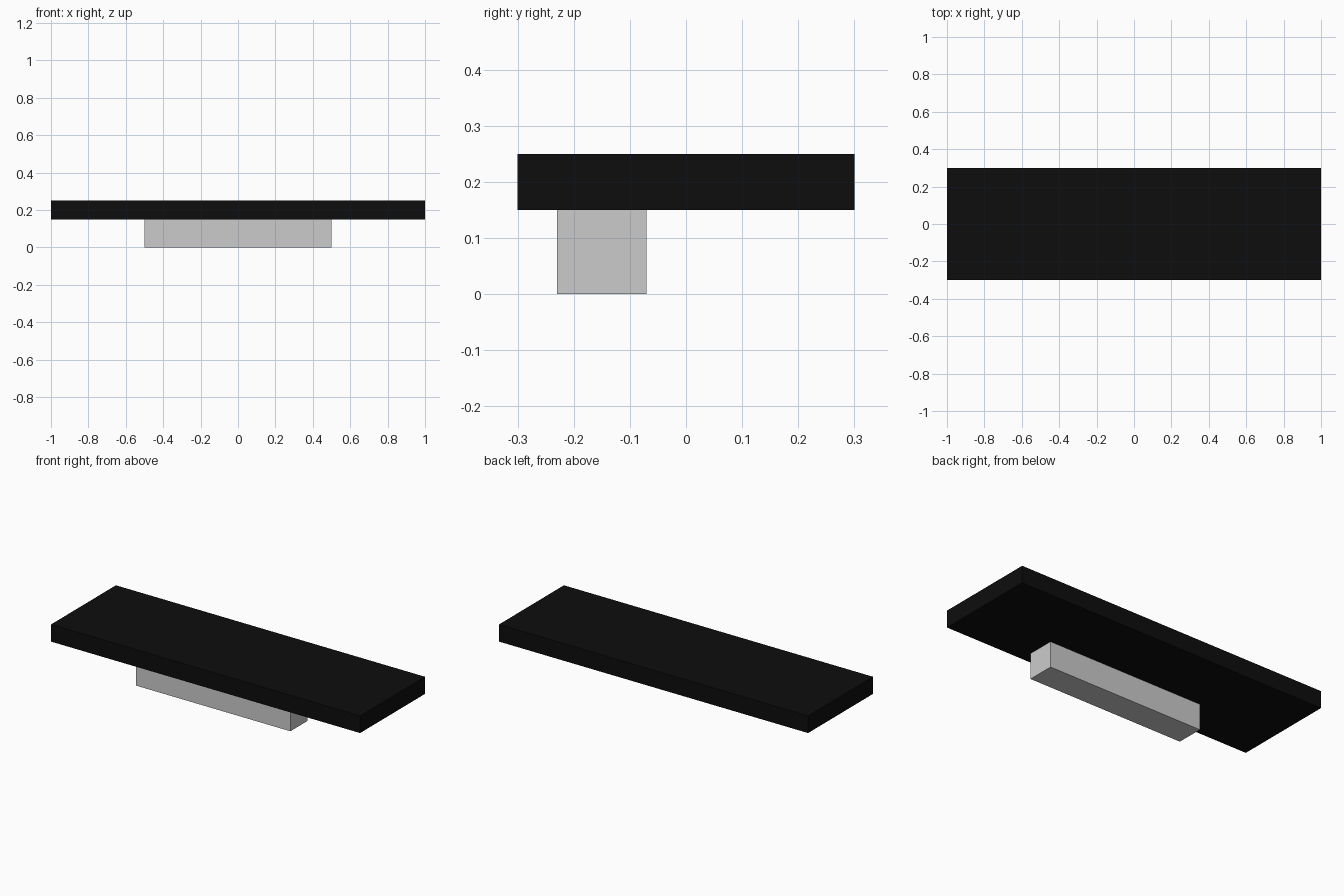
import bpy

if "Cube" in bpy.data.objects:
    bpy.data.objects.remove(bpy.data.objects["Cube"])


def make_material(name, color):
    mat = bpy.data.materials.new(name)
    mat.diffuse_color = (*color, 1.0)
    mat.use_nodes = True
    mat.node_tree.nodes["Principled BSDF"].inputs["Base Color"].default_value = mat.diffuse_color
    return mat


def add_box(name, low, high, mat):
    center = [(a + b) / 2 for a, b in zip(low, high)]
    size = [b - a for a, b in zip(low, high)]
    bpy.ops.mesh.primitive_cube_add(size=1, location=center)
    obj = bpy.context.object
    obj.name = name
    obj.scale = size
    bpy.ops.object.transform_apply(location=False, rotation=False, scale=True)
    obj.data.materials.append(mat)
    return obj


black = make_material("black", (0.004, 0.004, 0.004))
light_grey = make_material("light grey", (0.6, 0.6, 0.6))

# Wide flat slab on top
add_box("top_slab", (-1.0, -0.3, 0.15), (1.0, 0.3, 0.25), black)

# Supporting bar underneath, set toward the front
add_box("support_bar", (-0.5, -0.23, 0.0), (0.5, -0.07, 0.15), light_grey)
